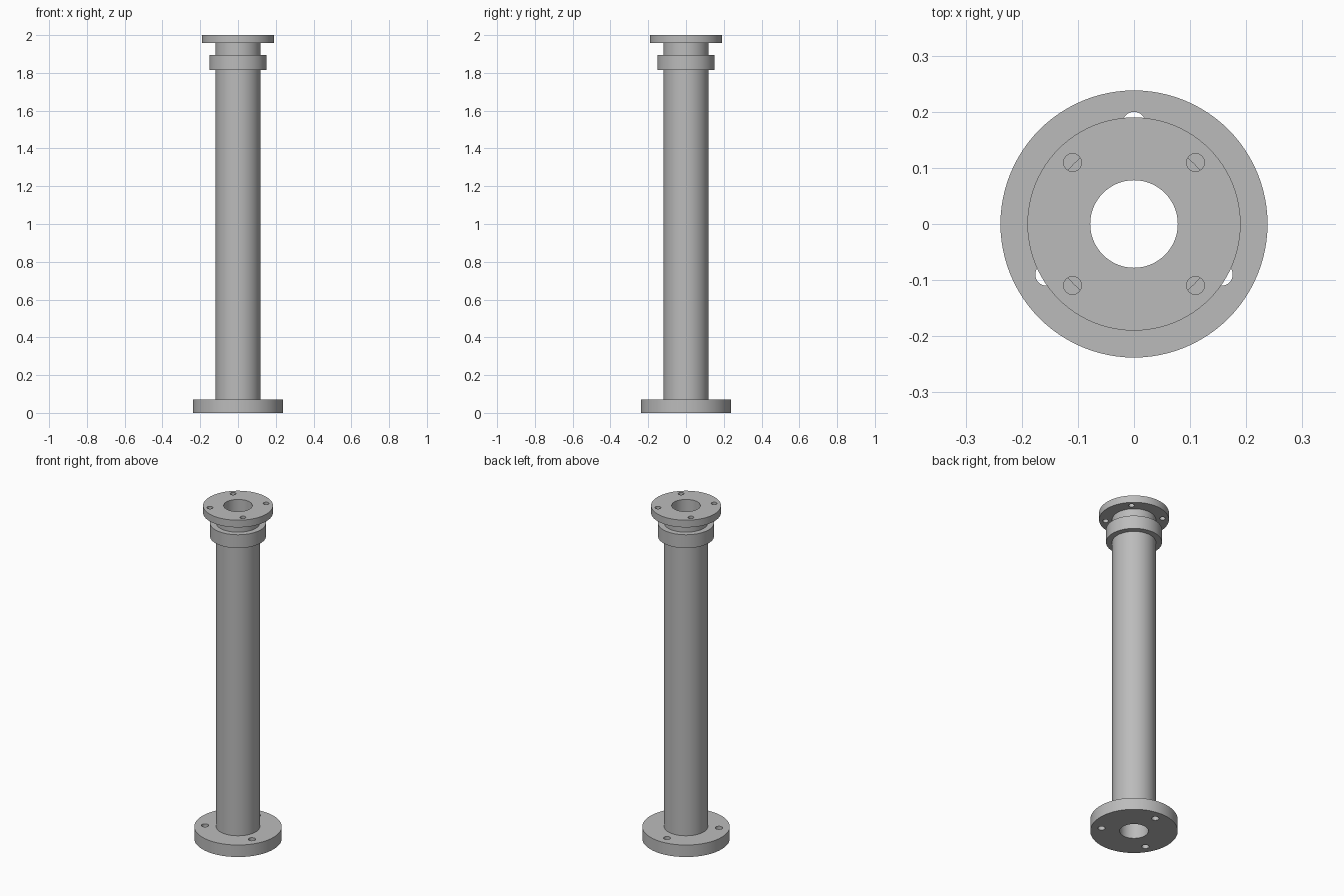
import bpy, bmesh
from math import cos, sin, tau, radians

cube = bpy.data.objects.get("Cube")
if cube:
    bpy.data.objects.remove(cube, do_unlink=True)

steel = bpy.data.materials.new("grey steel")
steel.use_nodes = True
colour = (0.5, 0.5, 0.5, 1)
steel.diffuse_color = colour
steel.node_tree.nodes["Principled BSDF"].inputs["Base Color"].default_value = colour

BORE, TUBE = 0.078, 0.119


def circle(bm, radius, z, segments, x=0, y=0):
    """Add a closed loop of edges."""
    verts = [bm.verts.new((x + radius * cos(tau * i / segments),
                           y + radius * sin(tau * i / segments), z))
             for i in range(segments)]
    return [bm.edges.new((v, verts[(i + 1) % segments])) for i, v in enumerate(verts)]


def pierced_disc(name, outer, inner, z0, z1, holes=0, hole_radius=0, pitch=0, start=0):
    """A thick ring, optionally with a circle of bolt holes through it."""
    bm = bmesh.new()
    edges = circle(bm, outer, z0, 96) + circle(bm, inner, z0, 96)
    for i in range(holes):
        a = radians(start) + tau * i / holes
        edges += circle(bm, hole_radius, z0, 32, pitch * cos(a), pitch * sin(a))
    bmesh.ops.triangle_fill(bm, edges=edges, use_beauty=True, normal=(0, 0, 1))
    result = bmesh.ops.extrude_face_region(bm, geom=bm.faces[:], use_keep_orig=True)
    top = [g for g in result["geom"] if isinstance(g, bmesh.types.BMVert)]
    bmesh.ops.translate(bm, verts=top, vec=(0, 0, z1 - z0))
    bmesh.ops.recalc_face_normals(bm, faces=bm.faces[:])
    mesh = bpy.data.meshes.new(name)
    bm.to_mesh(mesh)
    bm.free()
    mesh.materials.append(steel)
    obj = bpy.data.objects.new(name, mesh)
    bpy.context.collection.objects.link(obj)
    bpy.ops.object.select_all(action="DESELECT")
    obj.select_set(True)
    bpy.context.view_layer.objects.active = obj
    bpy.ops.object.shade_smooth_by_angle(angle=radians(30))


# Foot plate with three bolt holes
pierced_disc("base_flange", 0.238, BORE, 0, 0.072, 3, 0.02, 0.18, 90)
# Hollow column between the two plates
pierced_disc("column_tube", TUBE, BORE, 0.072, 1.957)
# Plain ring around the column near the top
pierced_disc("collar", 0.152, TUBE, 1.815, 1.895)
# Top plate with four bolt holes
pierced_disc("top_flange", 0.19, BORE, 1.957, 2, 4, 0.016, 0.155, 45)
